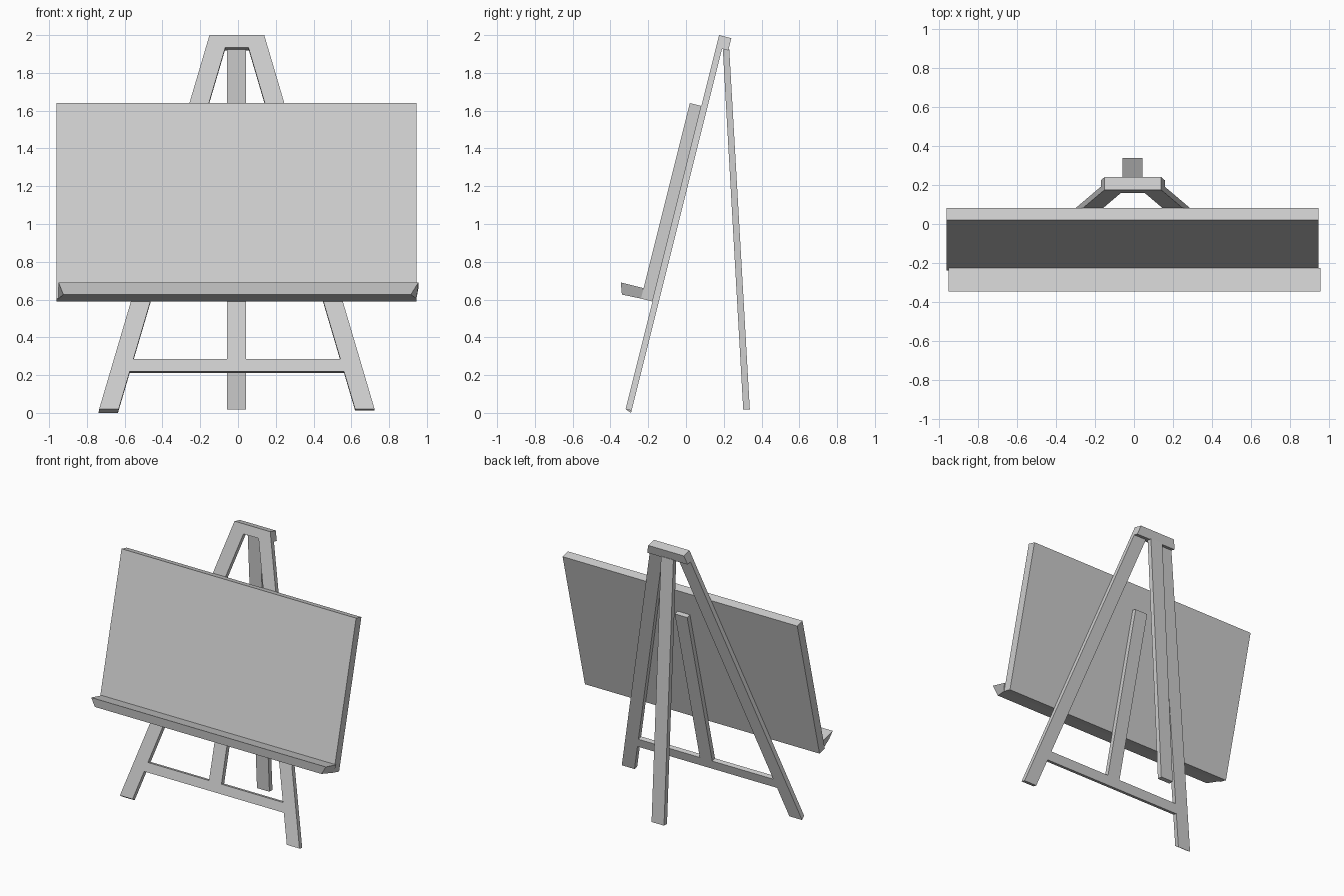
import bpy
import bmesh
from mathutils import Vector

cube = bpy.data.objects.get("Cube")
if cube:
    bpy.data.objects.remove(cube)

# One plain grey for the whole easel
GREY = (0.62, 0.62, 0.62, 1.0)
mat = bpy.data.materials.new("light_grey")
mat.use_nodes = True
mat.diffuse_color = GREY
mat.node_tree.nodes["Principled BSDF"].inputs["Base Color"].default_value = GREY

CX = -0.006                                   # centre line of the frame
FORWARD = Vector((0, -0.970, 0.2425))         # normal of the leaning plane
THICK = 0.033                                 # timber thickness
SPLAY = 0.295                                 # sideways spread of the legs


def lean(x, z, d):
    """Point on the leaning plane at height z, pushed d towards the front."""
    return Vector((x, -0.325 + 0.25 * z, z)) + FORWARD * d


def loft(name, ring_a, ring_b):
    """Solid between two matching rings of points."""
    bm = bmesh.new()
    a = [bm.verts.new(p) for p in ring_a]
    b = [bm.verts.new(p) for p in ring_b]
    bm.faces.new(a)
    bm.faces.new(b)
    for i in range(len(a)):
        j = (i + 1) % len(a)
        bm.faces.new((a[i], a[j], b[j], b[i]))
    bmesh.ops.recalc_face_normals(bm, faces=bm.faces)
    mesh = bpy.data.meshes.new(name)
    bm.to_mesh(mesh)
    bm.free()
    mesh.materials.append(mat)
    obj = bpy.data.objects.new(name, mesh)
    bpy.context.collection.objects.link(obj)
    return obj


def slab(name, outline, d_front, d_back):
    """Outline of (x, z) points given thickness across the leaning plane."""
    return loft(name, [lean(x, z, d_front) for x, z in outline],
                [lean(x, z, d_back) for x, z in outline])


def rect(x0, x1, z0, z1):
    return [(x0, z0), (x1, z0), (x1, z1), (x0, z1)]


def outer(z):
    """Half width of the frame at height z."""
    return 0.145 + SPLAY * (2.0 - z)


# Splayed front legs; the right foot reaches slightly lower at the back
for name, side, heel in (("left_leg", 1, 0.02), ("right_leg", -1, 0.008)):
    rings = []
    for d, foot in ((0, 0.02), (-THICK, heel)):
        rings.append([lean(CX + side * (outer(z) - inset), z, d)
                      for z, inset in ((foot, 0), (foot, 0.103),
                                       (1.935, 0.103), (1.935, 0))])
    loft(name, *rings)

# Cap joining the legs, deeper than the timber
slab("top_cap", [(CX + s * outer(z), z) for s, z in
                 ((-1, 1.935), (1, 1.935), (1, 2.0), (-1, 2.0))], 0, -0.067)

# Crossbar between the legs and the post standing on it
slab("crossbar", [(CX + s * (outer(z) - 0.103), z) for s, z in
                  ((-1, 0.22), (1, 0.22), (1, 0.285), (-1, 0.285))], 0, -THICK)
slab("centre_post", rect(-0.058, 0.043, 0.285, 1.45), 0, -THICK)

# Rear prop leg
loft("back_leg",
     [(x, y, 0.017) for x, y in rect(-0.058, 0.043, 0.303, 0.338)],
     [(x, y, 1.925) for x, y in rect(-0.058, 0.043, 0.195, 0.229)])

# Display board
slab("board", rect(-0.96, 0.945, 0.59, 1.625), 0.063, 0)

# Ledge, with its lower front edge drawn in
loft("ledge",
     [lean(x, z, 0.063) for x, z in
      ((-0.95, 0.59), (0.945, 0.59), (0.955, 0.645), (-0.95, 0.645))],
     [lean(-0.925, 0.586, 0.166), lean(0.915, 0.586, 0.166),
      lean(0.955, 0.645, 0.187), lean(-0.95, 0.645, 0.187)])
